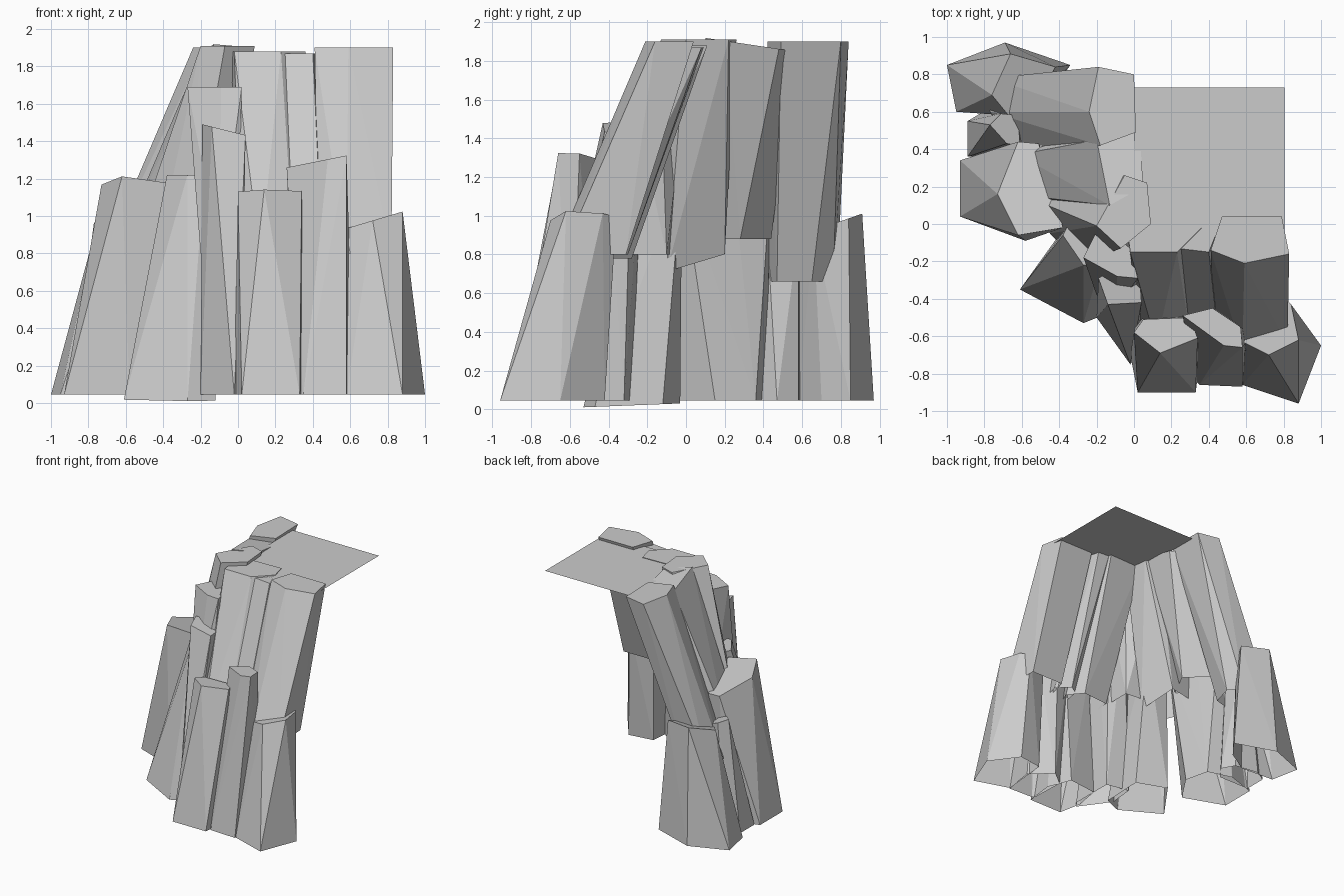
import bpy, bmesh

def column(name, top, tz, bottom, bz=0.045, tilt=(0, 0), btilt=(0, 0)):
    """Leaning rock column, open below: hull between a tilted top outline and a bottom outline.
    Heights are given at each outline's centre."""
    bm = bmesh.new()
    low = []
    for pts, z, (gx, gy) in ((top, tz, tilt), (bottom, bz, btilt)):
        cx = sum(p[0] for p in pts) / len(pts)
        cy = sum(p[1] for p in pts) / len(pts)
        low = [bm.verts.new((x, y, z + gx * (x - cx) + gy * (y - cy))) for x, y in pts]
    bmesh.ops.convex_hull(bm, input=bm.verts[:])
    bmesh.ops.recalc_face_normals(bm, faces=bm.faces[:])
    base = [f for f in bm.faces if f.normal.z < -.9]
    bmesh.ops.delete(bm, geom=base, context='FACES_ONLY')
    bmesh.ops.dissolve_limit(bm, angle_limit=0.01, verts=bm.verts[:], edges=bm.edges[:])
    me = bpy.data.meshes.new(name)
    bm.to_mesh(me)
    bm.free()
    bpy.context.collection.objects.link(bpy.data.objects.new(name, me))

# Front lower tier
column("front_lower_right", [(.58, -.63), (.72, -.70), (.88, -.62), (.84, -.43), (.78, -.36), (.60, -.42)], .98,
       [(.58, -.86), (.88, -.96), (1.0, -.65), (.83, -.42), (.62, -.45)], tilt=(.3, 0))
column("front_lower_middle", [(.26, -.49), (.48, -.65), (.58, -.66), (.57, -.55), (.42, -.45)], 1.30,
       [(.33, -.84), (.35, -.86), (.58, -.87), (.62, -.60), (.45, -.45), (.32, -.55)], tilt=(.2, 0))
column("front_lower_left", [(.0, -.58), (.14, -.69), (.34, -.61), (.30, -.50), (.05, -.51)], 1.13,
       [(.02, -.90), (.33, -.90), (.36, -.65), (.28, -.45), (.02, -.48), (-.02, -.70)], tilt=(0, -.1))

# Front upper tier
column("front_upper_right", [(.41, -.14), (.59, -.21), (.83, -.16), (.79, .04), (.47, .04)], 1.90,
       [(.43, -.58), (.58, -.68), (.82, -.64), (.80, -.31), (.50, -.31)], .80)
column("front_upper_middle", [(.23, -.13), (.40, -.15), (.46, .0), (.44, .08), (.34, .09)], 1.87,
       [(.28, -.58), (.45, -.60), (.50, -.40), (.40, -.30), (.32, -.35)], .80)
column("front_upper_left", [(-.02, -.15), (.23, -.15), (.36, -.02), (.33, .11), (.02, .10), (-.04, .0)], 1.88,
       [(.02, -.55), (.12, -.64), (.30, -.59), (.38, -.40), (.28, -.28), (.04, -.30)], .78)

# Corner columns
column("corner_front", [(-.19, -.29), (-.14, -.43), (.04, -.42), (.03, -.28), (-.08, -.22)], 1.46,
       [(-.20, -.50), (-.02, -.75), (.02, -.70), (.02, -.32), (-.18, -.28)], tilt=(-.25, 0))
column("corner_middle", [(-.27, -.18), (-.18, .0), (-.02, -.13), (.02, -.29), (-.09, -.28)], 1.69,
       [(-.20, -.38), (-.10, -.46), (.0, -.40), (.0, -.10), (-.2, -.08)], .80)
column("corner_top", [(-.20, -.01), (-.13, .10), (-.05, .26), (.07, .22), (.09, .0), (-.07, -.13)], 1.91,
       [(-.58, .15), (-.45, -.05), (-.29, -.22), (-.16, -.10), (-.24, .20)], .74, btilt=(0, .3))
column("corner_left", [(-.36, -.02), (-.38, -.06), (-.27, -.22), (-.18, -.22), (-.16, -.02)], 1.22,
       [(-.61, -.35), (-.27, -.53), (-.12, -.47), (-.12, -.12), (-.38, -.03)], .02, btilt=(0, .04))

# Left lower tier
column("left_lower_front", [(-.73, .16), (-.62, -.06), (-.38, -.02), (-.45, .25), (-.51, .43), (-.62, .44)], 1.14,
       [(-.93, .34), (-.93, .04), (-.58, -.09), (-.42, .15), (-.47, .36), (-.68, .42)], tilt=(-.1, -.25))
column("left_lower_middle", [(-.77, .53), (-.68, .43), (-.61, .42), (-.62, .58), (-.71, .59)], .93,
       [(-.89, .36), (-.89, .55), (-.79, .61), (-.58, .58), (-.52, .47), (-.60, .36)], tilt=(-.4, 0))
column("left_lower_back", [(-.76, .69), (-.67, .58), (-.52, .66), (-.42, .84), (-.66, .91)], .95,
       [(-1.0, .85), (-.95, .60), (-.69, .97), (-.34, .85), (-.45, .70), (-.65, .58)], tilt=(0, .35))

# Left upper tier
column("left_upper_back", [(-.19, .84), (.0, .80), (.01, .49), (-.18, .42), (-.24, .60)], 1.90,
       [(-.76, .78), (-.77, .60), (-.66, .42), (-.48, .47), (-.43, .65), (-.52, .76)], .66)
column("left_upper_middle", [(-.20, .45), (-.13, .10), (.05, .20), (.03, .48), (-.06, .56)], 1.88,
       [(-.62, .37), (-.57, .15), (-.38, .06), (-.27, .28), (-.43, .44)], .88, tilt=(0, -.15))

# Flat ledge on top
me = bpy.data.meshes.new("top_ledge")
me.from_pydata([(0, -.07, 1.875), (.805, -.07, 1.875), (.805, .73, 1.875), (0, .73, 1.875)], [], [(0, 1, 2, 3)])
bpy.context.collection.objects.link(bpy.data.objects.new("top_ledge", me))
